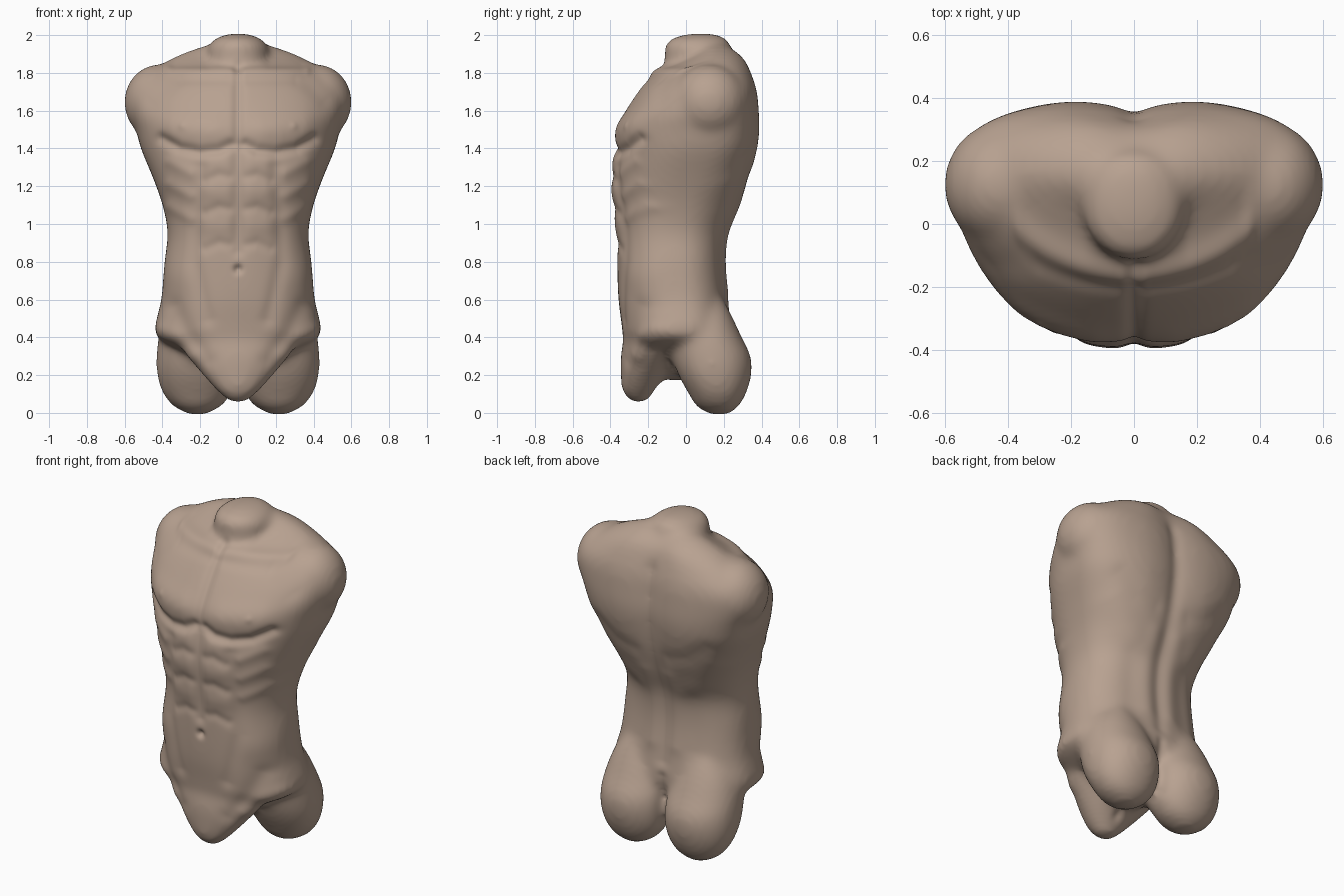
import bpy, bmesh, math
from mathutils import Matrix, Vector

default = bpy.data.objects.get("Cube")
if default:
    bpy.data.objects.remove(default, do_unlink=True)

SIDES = 48
bm = bmesh.new()


def spline(rows, samples):
    """Smooth interpolation of profile rows along their first column."""
    def slope(i, c):
        lo, hi = rows[max(i - 1, 0)], rows[min(i + 1, len(rows) - 1)]
        return (hi[c] - lo[c]) / (hi[0] - lo[0])
    result = []
    for i in range(len(rows) - 1):
        a, b = rows[i], rows[i + 1]
        span = b[0] - a[0]
        for s in range(samples):
            t = s / samples
            blend = t * t * (3 - 2 * t)
            row = [a[0] + span * t]
            for c in range(1, len(a)):
                row.append(a[c] + (b[c] - a[c]) * blend
                           + span * slope(i, c) * t * (1 - t) ** 2
                           - span * slope(i + 1, c) * t * t * (1 - t))
            result.append(row)
    result.append(list(rows[-1]))
    return result


def power(value, exponent):
    return math.copysign(abs(value) ** exponent, value)


def ramp(z, start, end):
    return max(0, min(1, (z - start) / (end - start)))


def loft(rows, roundness=lambda z, is_back: 2.1, center=0, valley=0):
    """Rows hold height, half width, front y, back y and y of the widest point."""
    rings = []
    for z, width, front, back, middle in spline(rows, 4):
        ring = []
        groove = valley * ramp(z, .9, 1.4)
        for k in range(SIDES):
            angle = math.tau * k / SIDES
            is_back = math.sin(angle) > 0
            exponent = 2 / roundness(z, is_back)
            x = width * power(math.cos(angle), exponent)
            depth = back - middle if is_back else middle - front
            y = middle + depth * power(math.sin(angle), exponent)
            if is_back:
                y -= groove * math.exp(-(x / .11) ** 2)
            ring.append(bm.verts.new((center + x, y, z)))
        rings.append(ring)
    for low, high in zip(rings, rings[1:]):
        for k in range(SIDES):
            n = (k + 1) % SIDES
            bm.faces.new((low[k], low[n], high[n], high[k]))
    bm.faces.new(rings[0])
    bm.faces.new(rings[-1])


def ellipsoid(center, radii):
    matrix = Matrix.Translation(center) @ Matrix.Diagonal((*radii, 1))
    bmesh.ops.create_uvsphere(bm, u_segments=SIDES, v_segments=SIDES // 2,
                              radius=1, matrix=matrix)


def body_roundness(z, is_back):
    """Broad across the shoulder blades, slimmer in front at the collar."""
    if is_back:
        return 2.3 + .5 * ramp(z, 1.1, 1.4) - .7 * ramp(z, 1.75, 1.9)
    return 2.3 - .5 * ramp(z, 1.55, 1.8)


# Rib cage, waist and pelvis
loft([
    (.19, .09, -.14, .08, -.04),
    (.27, .20, -.24, .17, -.04),
    (.33, .29, -.30, .20, -.04),
    (.37, .38, -.32, .22, -.03),
    (.41, .435, -.335, .235, -.02),
    (.46, .44, -.34, .24, -.01),
    (.6, .407, -.358, .225, -.03),
    (.8, .39, -.365, .208, -.05),
    (.95, .373, -.368, .225, -.05),
    (1.1, .40, -.385, .292, -.02),
    (1.25, .453, -.393, .35, .02),
    (1.4, .515, -.375, .387, .07),
    (1.5, .54, -.37, .398, .1),
    (1.6, .57, -.32, .393, .12),
    (1.7, .57, -.255, .383, .13),
    (1.8, .48, -.175, .355, .13),
    (1.86, .38, -.07, .333, .15),
    (1.9, .30, .02, .303, .16),
    (1.94, .19, .07, .25, .16),
    (1.97, .07, .1, .2, .16),
], body_roundness, valley=.035)

# Pubic wedge between the leg cuts, and the saddle behind it
loft([
    (.055, .04, -.29, -.21, -.25),
    (.11, .105, -.335, -.17, -.25),
    (.2, .185, -.345, -.1, -.23),
    (.3, .27, -.345, -.06, -.2),
    (.42, .34, -.325, 0, -.15),
])
ellipsoid((0, -.04, .28), (.16, .2, .11))

# Neck stump
loft([
    (1.78, .17, -.135, .25, .07),
    (1.88, .162, -.112, .24, .07),
    (1.94, .158, -.112, .235, .07),
    (1.985, .115, -.07, .21, .07),
    (2.008, .045, .02, .14, .08),
])

for side in (-1, 1):
    # Shoulder stump
    ellipsoid((side * .42, .125, 1.645), (.183, .198, .2))
    # Buttock, full at the back and running up into the hip
    loft([
        (-.01, .04, .13, .22, .18),
        (.03, .12, .06, .275, .18),
        (.1, .18, .015, .317, .17),
        (.2, .212, -.04, .346, .15),
        (.3, .216, -.075, .343, .13),
        (.4, .205, -.08, .296, .1),
        (.5, .17, -.04, .25, .09),
        (.6, .1, .02, .2, .1),
    ], center=side * .216)

bmesh.ops.recalc_face_normals(bm, faces=bm.faces)
mesh = bpy.data.meshes.new("torso")
bm.to_mesh(mesh)
bm.free()
torso = bpy.data.objects.new("torso", mesh)
bpy.context.collection.objects.link(torso)

# Fuse the volumes into one skin
fuse = torso.modifiers.new("fuse", "REMESH")
fuse.mode = "VOXEL"
fuse.voxel_size = .018
soften = torso.modifiers.new("soften", "SMOOTH")
soften.factor = .5
soften.iterations = 20
refine = torso.modifiers.new("refine", "SUBSURF")
refine.levels = 1
graph = bpy.context.evaluated_depsgraph_get()
skin = bpy.data.meshes.new_from_object(torso.evaluated_get(graph))
torso.modifiers.clear()
torso.data = skin
skin.name = "torso_skin"

FRONT, BACK = -1, 1
strokes = []


def stroke(facing, height, radius, *points):
    """Raise or sink the skin along a mirrored line of (x, z) points."""
    path = [Vector(p) for p in points]
    if len(path) == 1:
        path.append(path[0] + Vector((0, .001)))
    reach = radius * 2.5
    low = min(p.y for p in path) - reach
    high = max(p.y for p in path) + reach
    strokes.append((facing, height, radius, path, low, high))


# Chest: breastbone, muscle masses, lower edges and nipples
stroke(FRONT, -.014, .028, (0, 1.76), (0, 1.43))
stroke(FRONT, .012, .08, (.14, 1.5), (.34, 1.52))
stroke(FRONT, -.018, .03, (.04, 1.42), (.1, 1.39), (.2, 1.38),
       (.31, 1.4), (.4, 1.45))
stroke(FRONT, -.008, .05, (.46, 1.66), (.36, 1.76))
stroke(FRONT, .004, .018, (.29, 1.515))

# Collarbones, the hollows around them and the throat notch
stroke(FRONT, .01, .026, (.04, 1.805), (.2, 1.81), (.36, 1.815))
stroke(FRONT, -.006, .03, (.06, 1.765), (.3, 1.765))
stroke(FRONT, -.01, .045, (.18, 1.86), (.33, 1.845))
stroke(FRONT, -.01, .03, (0, 1.83))

# Stomach: centre line, paired blocks, cross creases and navel
stroke(FRONT, -.012, .035, (0, 1.38), (0, .86))
stroke(FRONT, -.022, .022, (0, .76))
for z in (1.33, 1.17, .99):
    stroke(FRONT, .008, .06, (.08, z), (.14, z))
for z in (1.25, 1.08, .89):
    stroke(FRONT, -.006, .028, (.05, z), (.1, z + .01), (.17, z - .02))
stroke(FRONT, -.008, .04, (.2, 1.3), (.22, 1.1), (.23, .8), (.16, .5))

# Ribs, flanks and hip ridges
for z in (1.27, 1.15, 1.03):
    stroke(FRONT, .006, .032, (.25, z), (.36, z + .06))
stroke(FRONT, .008, .09, (.32, .72))
stroke(FRONT, -.01, .05, (.34, .56), (.27, .42), (.16, .28))
stroke(FRONT, .008, .04, (.4, .44), (.32, .39), (.24, .31))

# Back: spine, long muscles, lower blade edges and cleft
stroke(BACK, -.01, .045, (0, 1.75), (0, .55))
stroke(BACK, .006, .05, (.08, 1.1), (.08, .65))
stroke(BACK, -.006, .05, (.12, 1.24), (.24, 1.27), (.36, 1.36))
stroke(BACK, .005, .06, (.15, 1.0), (.26, 1.1), (.36, 1.22))
stroke(BACK, -.006, .06, (.18, .95), (.19, .65))
stroke(BACK, -.01, .03, (0, .45), (0, .15))


def distance(point, path):
    best = math.inf
    for a, b in zip(path, path[1:]):
        edge = b - a
        t = max(0, min(1, (point - a).dot(edge) / edge.length_squared))
        best = min(best, (point - a - edge * t).length)
    return best


# Press the muscle strokes into the skin
normals = [v.normal.copy() for v in skin.vertices]
for vertex, normal in zip(skin.vertices, normals):
    spot = Vector((abs(vertex.co.x), vertex.co.z))
    offset = 0
    for facing, height, radius, path, low, high in strokes:
        if not low < spot.y < high or normal.y * facing <= 0:
            continue
        mask = min(1, normal.y * facing * 3)
        d = distance(spot, path) / radius
        if d < 2.5:
            offset += height * mask * math.exp(-d * d)
    vertex.co += normal * offset
skin.update()

# Clay coloured surface
clay = bpy.data.materials.new("warm_clay")
clay.use_nodes = True
colour = (.48, .36, .283, 1)
clay.diffuse_color = colour
clay.node_tree.nodes["Principled BSDF"].inputs["Base Color"].default_value = colour
skin.materials.clear()
skin.materials.append(clay)
for face in skin.polygons:
    face.use_smooth = True
    face.material_index = 0
